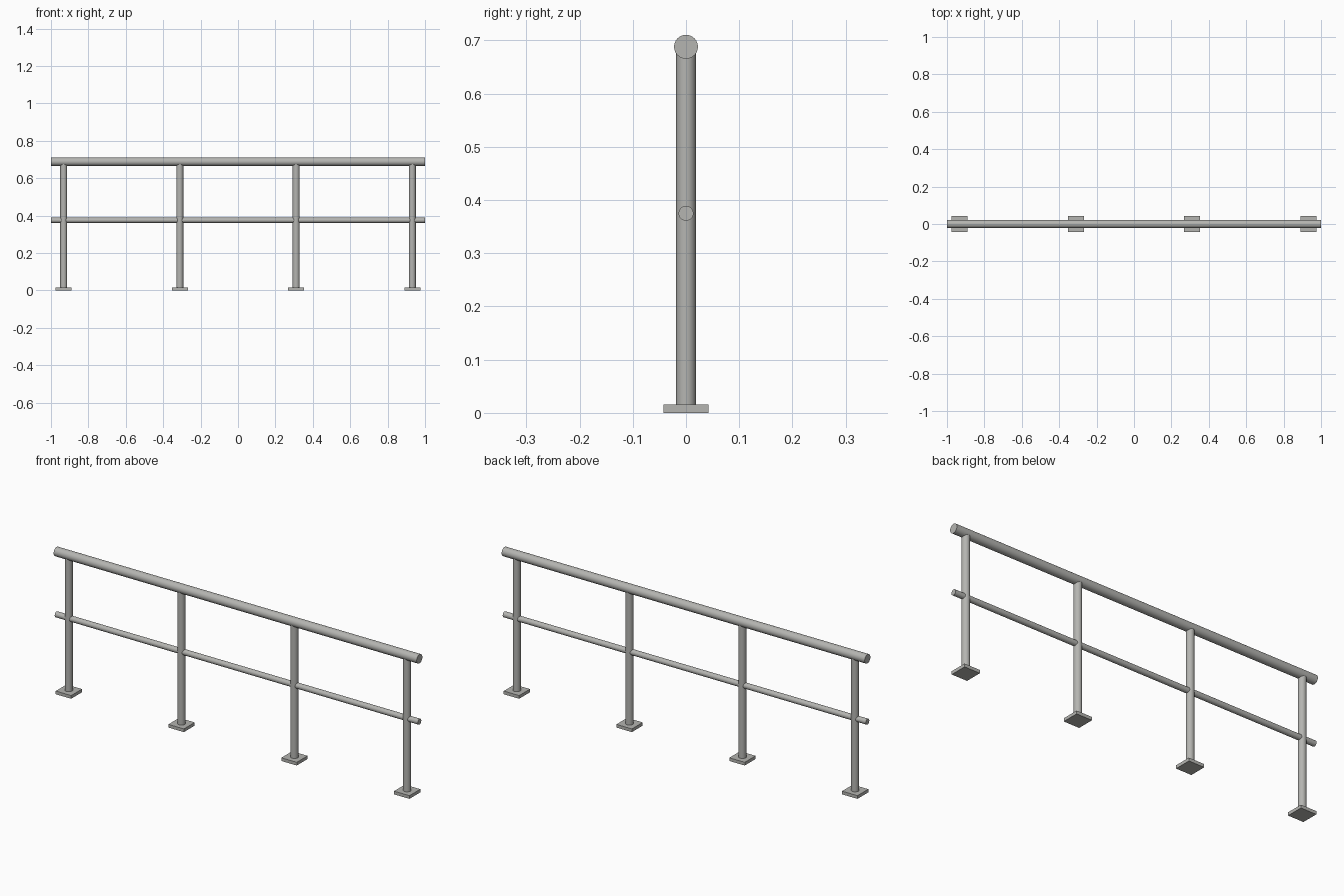
import bpy
import math

if "Cube" in bpy.data.objects:
    bpy.data.objects.remove(bpy.data.objects["Cube"])

steel = bpy.data.materials.new("brushed grey steel")
steel.diffuse_color = (0.46, 0.46, 0.44, 1)
steel.use_nodes = True
steel.node_tree.nodes["Principled BSDF"].inputs["Base Color"].default_value = steel.diffuse_color

RAIL_Z, RAIL_R = 0.688, 0.0225
MID_Z, MID_R = 0.375, 0.014
POST_R, POST_X = 0.0185, (-0.932, -0.311, 0.311, 0.932)
PLATE, PLATE_H = 0.085, 0.016


def finish(name):
    ob = bpy.context.object
    ob.name = name
    ob.data.materials.append(steel)
    return ob


def tube(name, radius, length, loc, rot=(0, 0, 0)):
    bpy.ops.mesh.primitive_cylinder_add(vertices=24, radius=radius, depth=length,
                                        location=loc, rotation=rot)
    bpy.ops.object.shade_smooth_by_angle(angle=math.radians(30))
    return finish(name)


# Horizontal rails
along_x = (0, math.pi / 2, 0)
tube("handrail", RAIL_R, 2, (0, 0, RAIL_Z), along_x)
tube("middle_rail", MID_R, 2, (0, 0, MID_Z), along_x)

# Posts with square base plates
for i, x in enumerate(POST_X, 1):
    bottom, top = PLATE_H, RAIL_Z - 0.008
    tube(f"post_{i}", POST_R, top - bottom, (x, 0, (top + bottom) / 2))
    bpy.ops.mesh.primitive_cube_add(size=1, location=(x, 0, PLATE_H / 2))
    bpy.context.object.scale = (PLATE, PLATE, PLATE_H)
    bpy.ops.object.transform_apply(location=False, rotation=False, scale=True)
    finish(f"base_plate_{i}")
